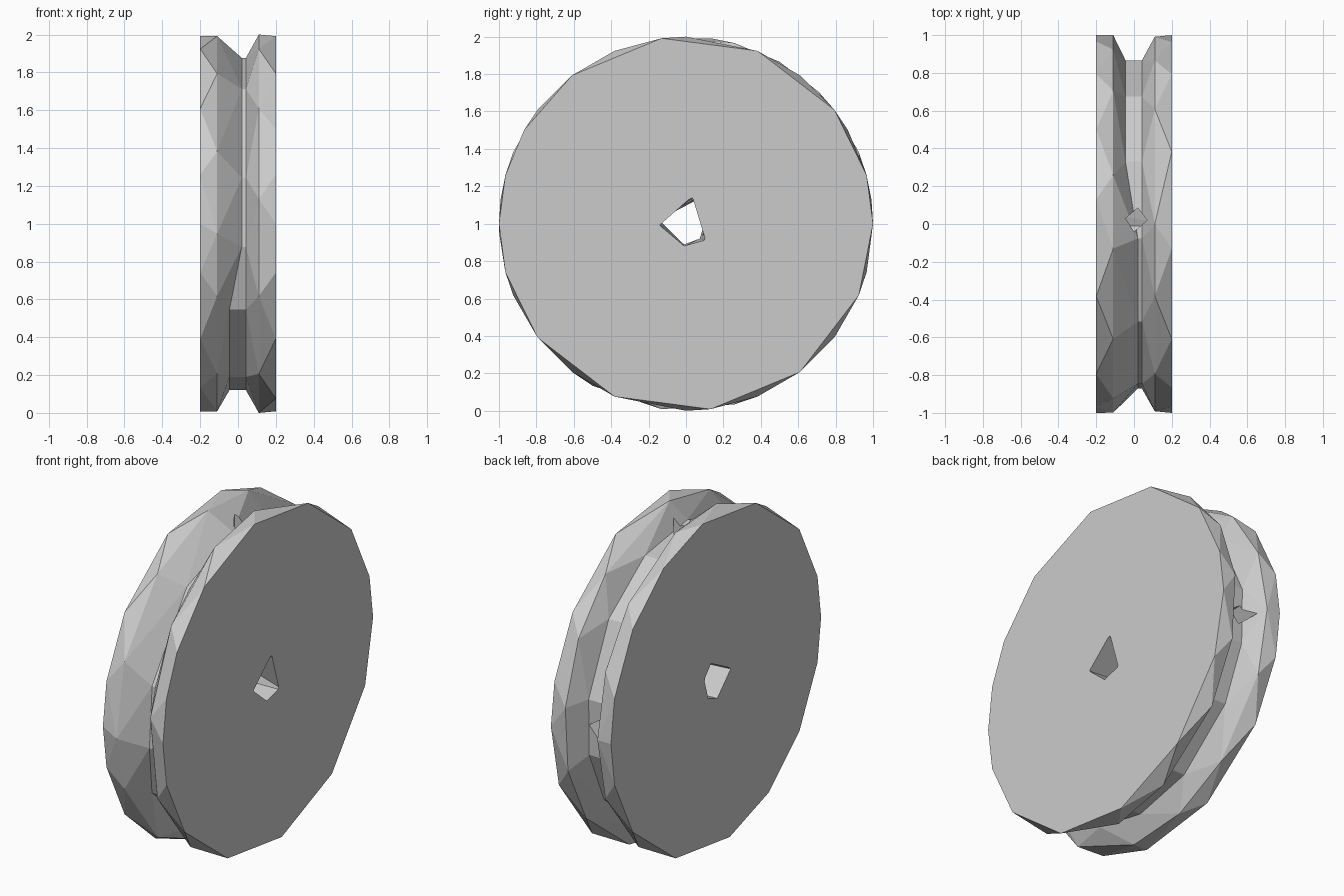
import bpy, bmesh
from math import sin, cos, atan2, radians, degrees, tau
from mathutils import Vector

cube = bpy.data.objects.get("Cube")
if cube:
    bpy.data.objects.remove(cube, do_unlink=True)

stone = bpy.data.materials.new("pale_grey_stone")
stone.use_nodes = True
grey = (0.6, 0.6, 0.6, 1)
stone.diffuse_color = grey
stone.node_tree.nodes["Principled BSDF"].inputs["Base Color"].default_value = grey


def ring(x, angles, radius=1.0):
    """Points around the axle at the given angles, from back (+y) towards the top."""
    return [Vector((x, radius * cos(radians(a)), radius * sin(radians(a)))) for a in angles]


def section(x, points):
    return [Vector((x, y, z)) for y, z in points]


def turn(p):
    return atan2(p.z, p.y) % tau


def bridge(bm, a, b):
    """Join two rings of different counts with triangles, stepping by angle."""
    i = j = 0
    na, nb = len(a), len(b)
    while i < na or j < nb:
        ta = turn(a[i % na].co) + turn(a[(i + 1) % na].co) + tau * ((i + 1) // na + i // na)
        tb = turn(b[j % nb].co) + turn(b[(j + 1) % nb].co) + tau * ((j + 1) // nb + j // nb)
        if j >= nb or (i < na and ta <= tb):
            bm.faces.new((a[i % na], a[(i + 1) % na], b[j % nb]))
            i += 1
        else:
            bm.faces.new((a[i % na], b[(j + 1) % nb], b[j % nb]))
            j += 1


def loft(name, rings, rotation=(0, 0, 0)):
    """Closed solid through a series of rings, with flat caps."""
    bm = bmesh.new()
    loops = [[bm.verts.new(p) for p in sorted(r, key=turn)] for r in rings]
    for a, b in zip(loops, loops[1:]):
        bridge(bm, a, b)
    bm.faces.new(loops[0])
    bm.faces.new(loops[-1])
    bmesh.ops.remove_doubles(bm, verts=bm.verts, dist=0.001)
    bmesh.ops.recalc_face_normals(bm, faces=bm.faces)
    mesh = bpy.data.meshes.new(name)
    bm.to_mesh(mesh)
    bm.free()
    mesh.materials.append(stone)
    obj = bpy.data.objects.new(name, mesh)
    obj.location.z = 1
    obj.rotation_euler = [radians(r) for r in rotation]
    bpy.context.collection.objects.link(obj)
    return obj


# Grooved wheel: two chipped flanges around a shallow channel
right_face = [0, 15, 37.5, 67.5, 97.5, 127.5, 150, 165, 180, 195, 217.5, 247.5, 277.5, 307.5, 337.5]
left_face = [0, 15, 37.5, 60, 82.5, 112.5, 142.5, 165, 180, 195, 217.5, 240, 262.5, 292.5, 322.5, 345]
right_lip = [7.5, 30, 52.5, 90, 112.5, 142.5, 172.5, 202.5, 232.5, 270, 292.5, 322.5, 345]
left_lip = [0, 22.5, 45, 75, 97.5, 127.5, 157.5, 183, 202.5, 232.5, 262.5, 285, 307.5, 337.5]
floor = [10, 40, 68, 95, 126, 164, 188, 211, 247, 270, 295, 325, 348]
channel_left = [Vector((0.02 if 90 < a < 200 else -0.045, p.y, p.z))
                for a, p in zip(floor, ring(0, floor, 0.88))]

wheel = loft("grooved_wheel", [
    ring(-0.2, left_face),
    ring(-0.11, left_lip),
    channel_left,
    ring(0.042, floor, 0.88),
    ring(0.11, right_lip),
    ring(0.2, right_face),
])

# Axle hole, and narrow holes from the channel into it
left_hole = [(-0.14, 0.02), (-0.01, -0.11), (0.07, -0.08), (0.11, 0.05), (0.05, 0.12)]
right_hole = [(-0.14, -0.01), (-0.01, -0.12), (0.1, -0.09), (0.03, 0.14)]
pin_hole = [(0.03, 0.045), (0.085, -0.02), (0.02, -0.07), (-0.04, 0)]
pin = [section(0, pin_hole), section(0.95, pin_hole)]
cutters = [
    loft("axle_cutter", [section(-0.25, left_hole), section(0.25, right_hole)]),
    loft("top_pin_cutter", pin, (0, -90, 0)),
    loft("back_pin_cutter", pin, (0, 0, 90)),
]
bpy.context.view_layer.objects.active = wheel
for cutter in cutters:
    cutter.hide_render = True
    cut = wheel.modifiers.new(cutter.name, "BOOLEAN")
    cut.operation = "DIFFERENCE"
    cut.solver = "EXACT"
    cut.object = cutter
    bpy.ops.object.modifier_apply(modifier=cut.name)
for cutter in cutters:
    bpy.data.objects.remove(cutter, do_unlink=True)
